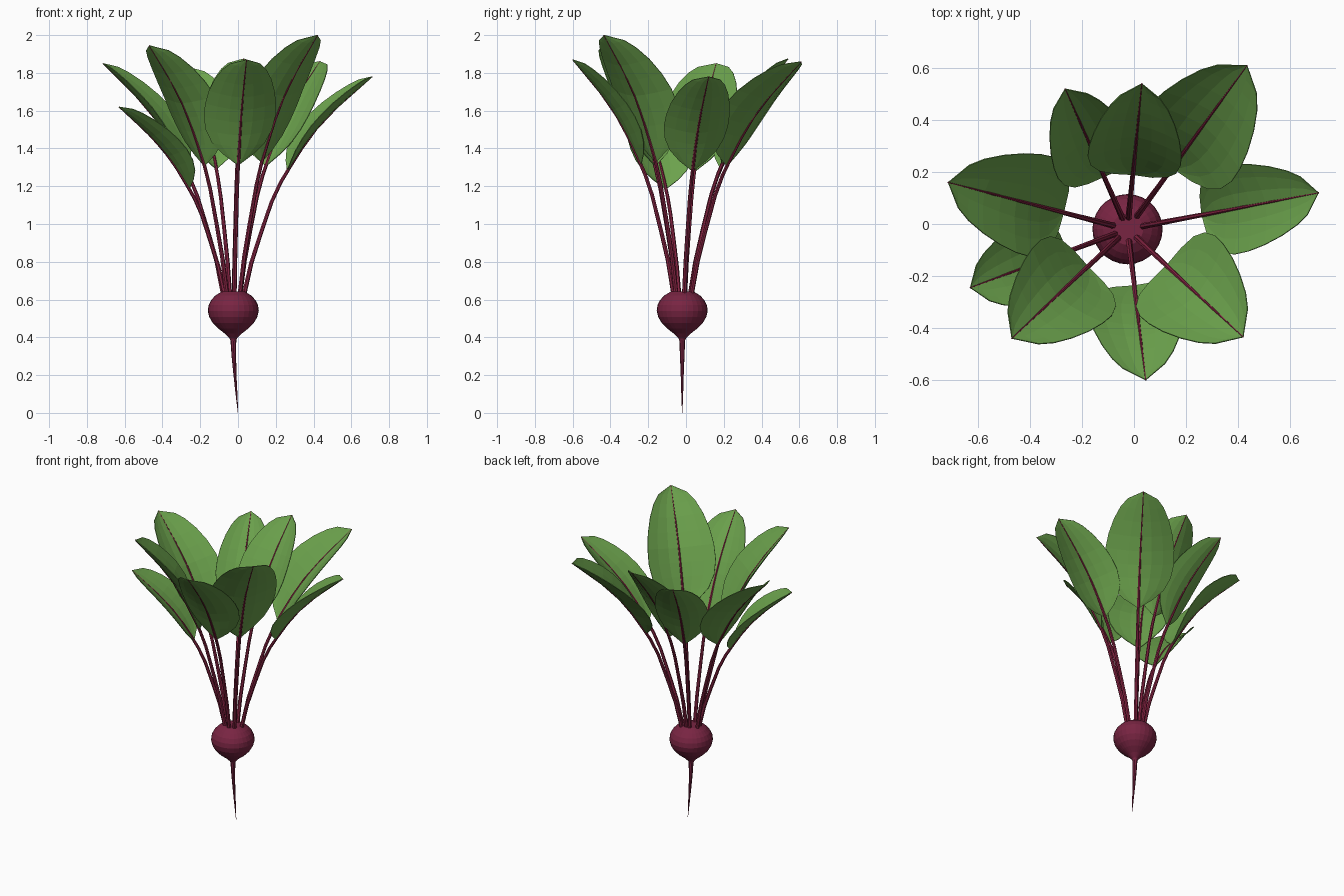
import bpy, bmesh, math
from mathutils import Vector

if "Cube" in bpy.data.objects:
    bpy.data.objects.remove(bpy.data.objects["Cube"])

CX, CY, Z0 = -0.025, -0.02, 0.635      # crown centre where stalks leave the bulb


def material(name, rgb):
    m = bpy.data.materials.new(name)
    m.diffuse_color = (*rgb, 1)
    m.use_nodes = True
    m.node_tree.nodes["Principled BSDF"].inputs["Base Color"].default_value = m.diffuse_color
    return m


BEET = material("beet red", (0.19, 0.018, 0.055))
STALK = material("stalk red", (0.25, 0.018, 0.058))
LEAF = material("leaf green", (0.15, 0.365, 0.074))


def finish(bm, name, mat, recalc=True):
    if recalc:
        bmesh.ops.recalc_face_normals(bm, faces=bm.faces[:])
    me = bpy.data.meshes.new(name)
    bm.to_mesh(me)
    bm.free()
    me.materials.append(mat)
    ob = bpy.data.objects.new(name, me)
    bpy.context.collection.objects.link(ob)
    return ob


def tube(name, rings, sides, mat):
    """Skin rings given as (centre, radius, axis u, axis v)."""
    bm = bmesh.new()
    loops = []
    for c, r, u, v in rings:
        loops.append([bm.verts.new(c + r * (u * math.cos(a) + v * math.sin(a)))
                      for a in (2 * math.pi * k / sides for k in range(sides))])
    for a, b in zip(loops, loops[1:]):
        for k in range(sides):
            j = (k + 1) % sides
            bm.faces.new((a[k], a[j], b[j], b[k]))
    bm.faces.new(loops[0][::-1])
    bm.faces.new(loops[-1])
    return finish(bm, name, mat)


X, Y = Vector((1, 0, 0)), Vector((0, 1, 0))

# bulb
bulb = [(0.012, 0.375), (0.02, 0.395), (0.045, 0.42), (0.08, 0.447), (0.108, 0.475),
        (0.127, 0.507), (0.135, 0.54), (0.131, 0.57), (0.117, 0.598), (0.094, 0.622), (0.06, 0.643)]
tube("bulb", [(Vector((CX, CY, z)), r, X, Y) for r, z in bulb], 28, BEET)

# tap root
root = [(-0.025, 0.40, 0.016), (-0.022, 0.30, 0.012), (-0.016, 0.20, 0.008),
        (-0.008, 0.10, 0.005), (0.0, 0.0, 0.001)]
tube("tap_root", [(Vector((x, CY, z)), r, X, Y) for x, z, r in root], 8, BEET)

# shared rib profile: (fraction of reach, fraction of height)
RIB = [(0.08, 0), (0.13, 0.14), (0.195, 0.27), (0.275, 0.42), (0.34, 0.51), (0.41, 0.585),
       (0.495, 0.67), (0.60, 0.76), (0.75, 0.86), (1, 1)]


def rib_at(h):
    for (r0, h0), (r1, h1) in zip(RIB, RIB[1:]):
        if h <= h1 + 1e-9:
            return r0 + (r1 - r0) * (h - h0) / (h1 - h0)
    return 1.0


# blade outline: (position along blade, half width)
OUTLINE = [(0, 0.03), (0.08, 0.42), (0.17, 0.73), (0.28, 0.92), (0.4, 1), (0.52, 0.99),
           (0.64, 0.92), (0.76, 0.79), (0.86, 0.62), (0.93, 0.43), (1, 0.0)]
ACROSS = [-1, -0.67, -0.33, 0, 0.33, 0.67, 1]
CUP = 0.34


def leaf(i, tx, ty, tz, half, start):
    d = Vector((tx - CX, ty - CY, 0))
    reach, height = d.length, tz - Z0
    d.normalize()
    side = Vector((-d.y, d.x, 0))

    def point(h):
        return Vector((CX, CY, Z0 + height * h)) + d * reach * rib_at(h)

    def normal(h):
        t = point(min(1, h + 0.06)) - point(max(0, h - 0.06))
        return side.cross(t).normalized() * -1

    # stalk running on as the midrib
    hs = [p[1] for p in RIB]
    rings = []
    for h in hs:
        rad = 0.0125 - 0.003 * h / start if h < start else 0.0095 - 0.0065 * (h - start) / (1 - start)
        rings.append((point(h), rad, side, normal(h)))
    tube("stalk_%d" % i, rings, 7, STALK)

    # cupped blade
    bm = bmesh.new()
    rows = []
    for t, w in OUTLINE:
        h = start + (1 - start) * t
        p, n, w = point(h), normal(h), w * half
        if n.z < 0:
            n = -n
        if w == 0:
            rows.append([bm.verts.new(p)] * len(ACROSS))
        else:
            rows.append([bm.verts.new(p + side * u * w + n * CUP * w * abs(u) ** 1.5) for u in ACROSS])
    for a, b in zip(rows, rows[1:]):
        for k in range(len(ACROSS) - 1):
            vs = [a[k + 1], a[k], b[k]]
            if b[k] is not b[k + 1]:
                vs.append(b[k + 1])
            bm.faces.new(vs)
    ob = finish(bm, "leaf_%d" % i, LEAF, False)
    m = ob.modifiers.new("thickness", "SOLIDIFY")
    m.thickness = 0.004
    m.offset = 0


# tip x, y, z, half width, blade start
LEAVES = [(0.71, 0.12, 1.78, 0.172, 0.565), (0.435, 0.61, 1.86, 0.215, 0.55),
          (0.03, 0.54, 1.875, 0.18, 0.55), (-0.265, 0.52, 1.83, 0.165, 0.55),
          (-0.715, 0.16, 1.85, 0.197, 0.53), (-0.63, -0.245, 1.62, 0.17, 0.56),
          (-0.47, -0.44, 1.945, 0.2, 0.515), (0.045, -0.6, 1.87, 0.19, 0.55),
          (0.42, -0.435, 2.0, 0.212, 0.51)]
for i, spec in enumerate(LEAVES, 1):
    leaf(i, *spec)
